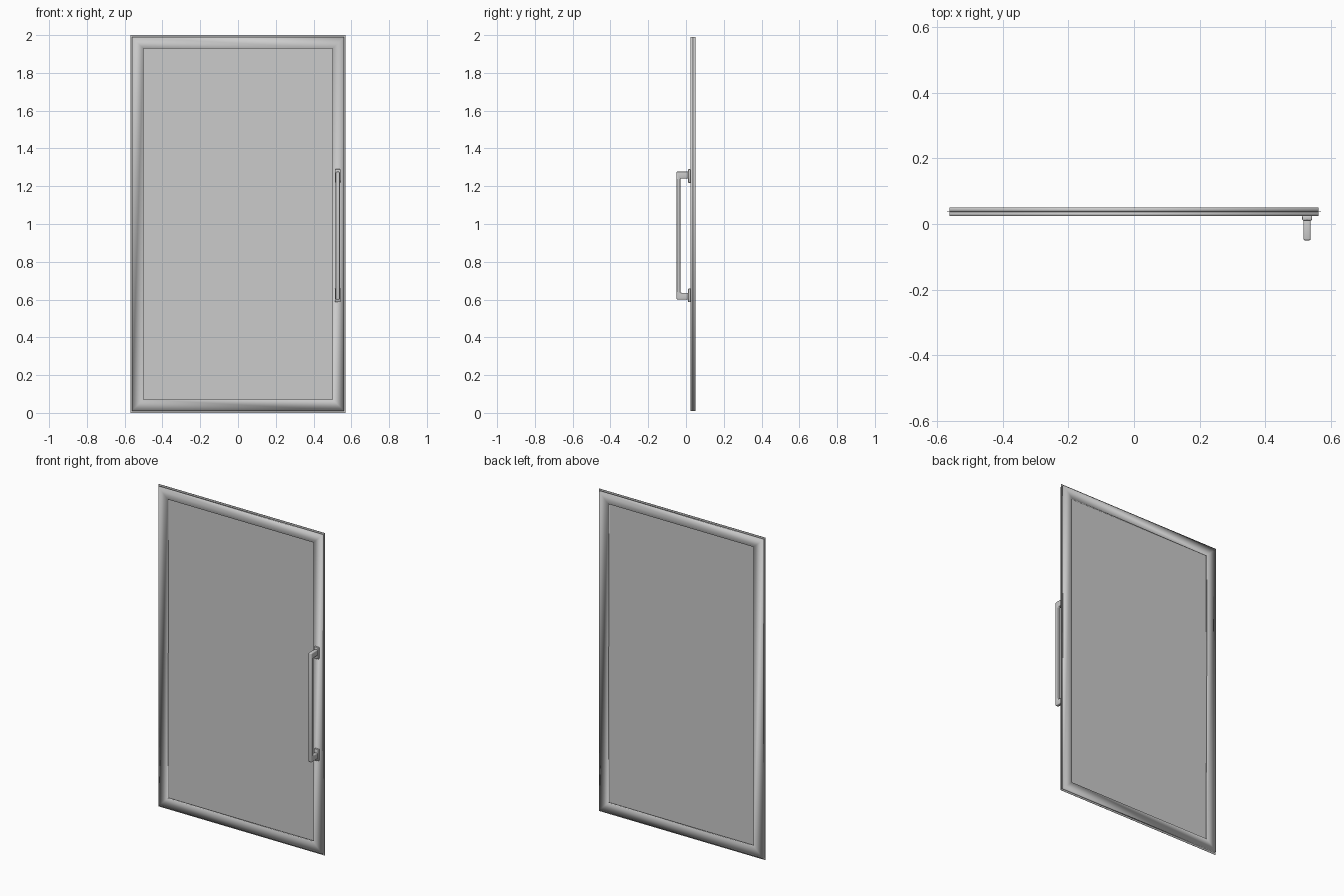
import bpy, bmesh

if "Cube" in bpy.data.objects:
    bpy.data.objects.remove(bpy.data.objects["Cube"])

MID_Y = 0.037


def finish(name, bm):
    bmesh.ops.recalc_face_normals(bm, faces=bm.faces)
    me = bpy.data.meshes.new(name)
    bm.to_mesh(me)
    bm.free()
    ob = bpy.data.objects.new(name, me)
    bpy.context.collection.objects.link(ob)
    return ob


def box(name, x, y, z):
    bm = bmesh.new()
    bmesh.ops.create_cube(bm, size=1)
    for v in bm.verts:
        for i, (lo, hi) in enumerate((x, y, z)):
            v.co[i] = lo if v.co[i] < 0 else hi
    return finish(name, bm)


def trim(name, y0, y1):
    """Mitred rectangular trim, softly shaded all round."""
    outer, inner = (0.562, 0.989), (0.50, 0.928)
    bm = bmesh.new()
    rings = []
    for (hx, hz), y in ((outer, y0), (outer, y1), (inner, y1), (inner, y0)):
        rings.append([bm.verts.new((sx * hx, y, 1.0 + sz * hz))
                      for sx, sz in ((-1, -1), (1, -1), (1, 1), (-1, 1))])
    for r in range(4):
        a, b = rings[r], rings[(r + 1) % 4]
        for i in range(4):
            j = (i + 1) % 4
            bm.faces.new((a[i], a[j], b[j], b[i]))
    ob = finish(name, bm)
    for p in ob.data.polygons:
        p.use_smooth = True
    return ob


def soften(ob, width, segments=3):
    m = ob.modifiers.new("rounded_edges", 'BEVEL')
    m.width = width
    m.segments = segments
    for p in ob.data.polygons:
        p.use_smooth = True


# glass sheet, slightly larger than the trims
box("glass_panel", (-0.57, 0.57), (MID_Y - 0.001, MID_Y + 0.001), (0.0, 2.0))

# frame trims clamped on each side of the glass
trim("front_frame", 0.024, MID_Y)
trim("back_frame", MID_Y, 0.05)

# C-shaped pull handle
HX, HW = 0.528, 0.011
path = [(0.014, 0.60), (-0.05, 0.60), (-0.05, 1.277), (0.014, 1.277),
        (0.014, 1.241), (-0.03, 1.241), (-0.03, 0.636), (0.014, 0.636)]
bm = bmesh.new()
face = bm.faces.new([bm.verts.new((HX - HW, y, z)) for y, z in path])
ext = bmesh.ops.extrude_face_region(bm, geom=[face])
for v in ext["geom"]:
    if isinstance(v, bmesh.types.BMVert):
        v.co.x += 2 * HW
soften(finish("pull_handle", bm), 0.005)

# mounting plates behind the handle legs
for label, z in (("lower", 0.622), ("upper", 1.254)):
    plate = box(label + "_handle_mount", (HX - 0.015, HX + 0.015),
                (0.011, 0.025), (z - 0.036, z + 0.036))
    soften(plate, 0.003, 2)
